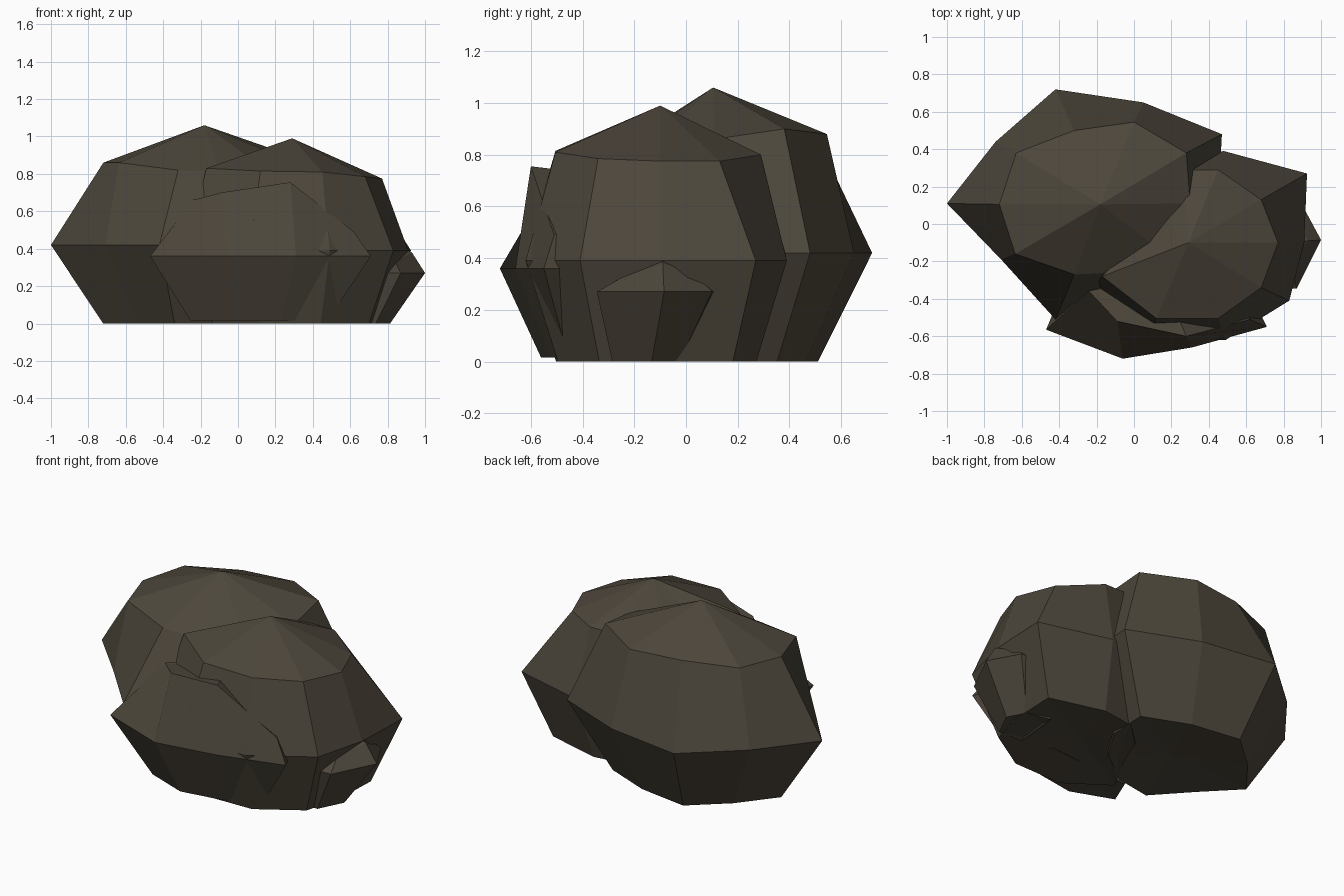
import bpy, bmesh

# One dark brown stone colour for every boulder
stone = bpy.data.materials.new("dark_stone")
stone.diffuse_color = (0.074, 0.062, 0.044, 1)


def boulder(name, apex, upper, mid, mid_z, foot, foot_scale, foot_z=0.0):
    """Faceted rock: foot ring, wide middle ring, shoulder ring and a pointed top."""
    bm = bmesh.new()
    n = len(mid)
    base = [bm.verts.new((foot[0] + (x - foot[0]) * foot_scale,
                          foot[1] + (y - foot[1]) * foot_scale, foot_z)) for x, y in mid]
    belt = [bm.verts.new((x, y, mid_z)) for x, y in mid]
    shoulder = [bm.verts.new(p) for p in upper]
    tip = bm.verts.new(apex)
    under = bm.verts.new((foot[0], foot[1], 0.03))
    for i in range(n):
        j = (i + 1) % n
        bm.faces.new((base[i], base[j], belt[j], belt[i]))
        bm.faces.new((belt[i], belt[j], shoulder[j], shoulder[i]))
        bm.faces.new((shoulder[i], shoulder[j], tip))
        bm.faces.new((base[j], base[i], under))
    bmesh.ops.recalc_face_normals(bm, faces=bm.faces[:])
    mesh = bpy.data.meshes.new(name)
    bm.to_mesh(mesh)
    bm.free()
    mesh.materials.append(stone)
    obj = bpy.data.objects.new(name, mesh)
    bpy.context.collection.objects.link(obj)
    return obj


# Tall boulder, back left
boulder("back_boulder", (-0.18, 0.105, 1.06),
        [(0.30, 0.11, 0.86), (0.28, 0.38, 0.90), (0.0, 0.545, 0.88), (-0.32, 0.50, 0.88),
         (-0.63, 0.38, 0.87), (-0.72, 0.105, 0.86), (-0.635, -0.16, 0.86),
         (-0.32, -0.27, 0.82), (-0.10, -0.26, 0.81), (0.15, -0.15, 0.82)],
        [(0.45, 0.11), (0.47, 0.48), (0.05, 0.65), (-0.42, 0.72), (-0.74, 0.44),
         (-1.0, 0.11), (-0.71, -0.19), (-0.42, -0.51), (-0.08, -0.45), (0.25, -0.20)],
        0.42, (-0.18, 0.105), 0.66)

# Wide boulder, right
boulder("right_boulder", (0.29, -0.10, 0.99),
        [(0.77, -0.10, 0.775), (0.68, 0.13, 0.775), (0.45, 0.29, 0.80), (0.27, 0.29, 0.80),
         (0.10, 0.08, 0.81), (0.0, -0.10, 0.82), (-0.17, -0.28, 0.83),
         (0.12, -0.505, 0.815), (0.45, -0.505, 0.81), (0.68, -0.34, 0.785)],
        [(0.91, -0.10), (0.925, 0.27), (0.48, 0.39), (0.20, 0.35), (0.0, 0.15),
         (-0.10, -0.10), (-0.27, -0.40), (0.06, -0.63), (0.49, -0.62), (0.83, -0.41)],
        0.39, (0.29, -0.10), 0.76)

# Low boulder leaning on the front; its shoulder pokes out again as a small spike
boulder("front_boulder", (0.15, -0.30, 0.72),
        [(0.62, -0.51, 0.49), (0.28, -0.60, 0.755), (-0.09, -0.52, 0.70),
         (-0.24, -0.36, 0.66), (-0.20, -0.29, 0.70), (0.45, -0.25, 0.60)],
        [(0.71, -0.55), (0.31, -0.66), (-0.06, -0.72), (-0.47, -0.565),
         (-0.36, -0.30), (0.55, -0.22)],
        0.36, (0.10, -0.30), 0.62, 0.015)

# Small stone poking out on the right
boulder("side_stone", (0.86, -0.09, 0.41),
        [(0.93, -0.09, 0.38), (0.86, 0.03, 0.34), (0.70, 0.05, 0.36),
         (0.70, -0.22, 0.36), (0.84, -0.24, 0.33)],
        [(1.0, -0.085), (0.90, 0.10), (0.65, 0.15), (0.60, -0.34), (0.87, -0.345)],
        0.27, (0.55, -0.20), 0.585)
